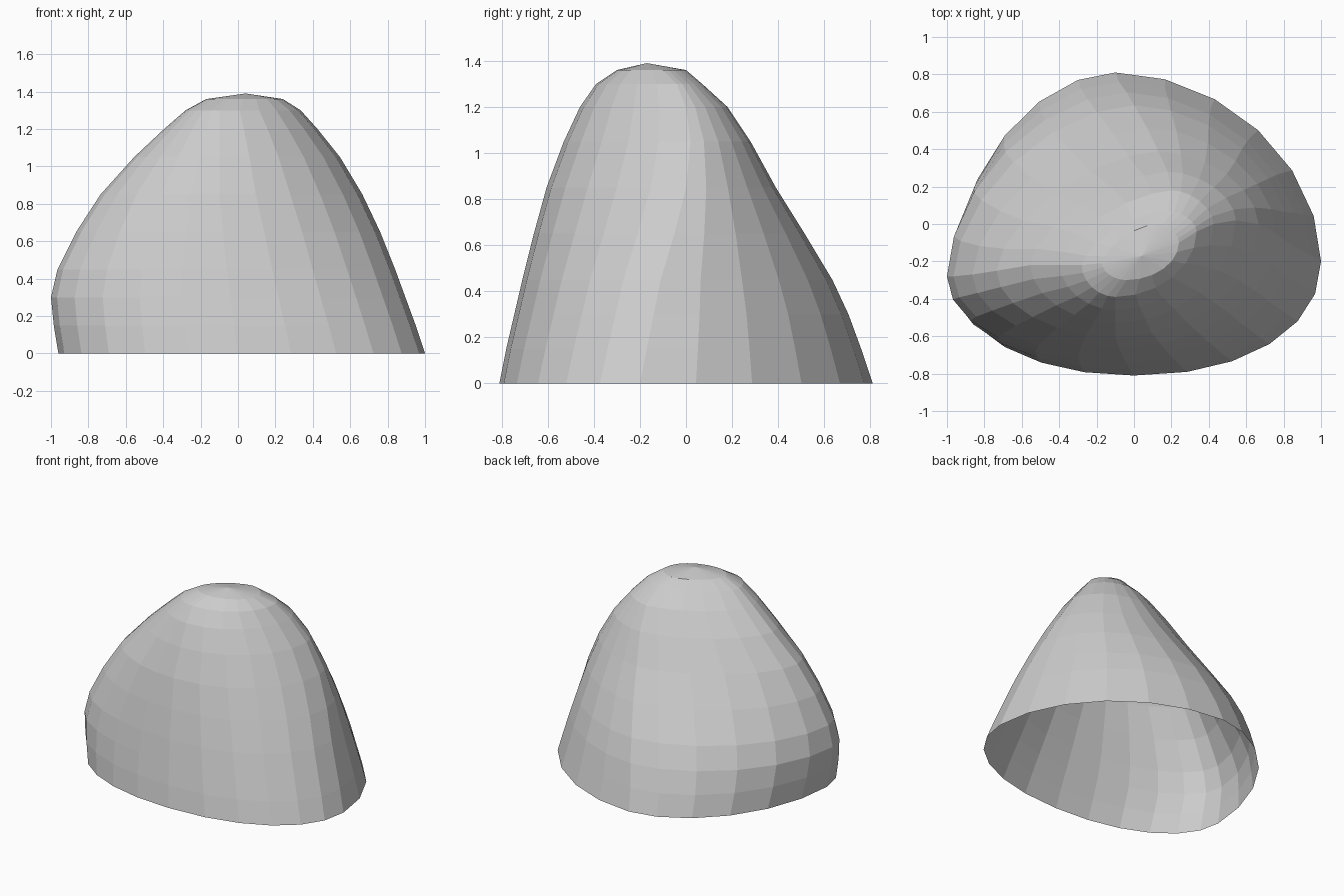
import bpy, bmesh
from math import sin, cos, pi, radians

if "Cube" in bpy.data.objects:
    bpy.data.objects.remove(bpy.data.objects["Cube"])

# Rounded-triangle sections: z, left(x,y), front(x,y), right(x,y), back(x,y)
SECTIONS = [
    (0.00, -0.96, -0.27, 0.00, -0.81, 1.00, -0.20, -0.10, 0.81),
    (0.15, -0.985, -0.28, -0.02, -0.78, 0.95, -0.17, -0.08, 0.76),
    (0.30, -1.00, -0.28, -0.04, -0.745, 0.895, -0.14, -0.04, 0.705),
    (0.45, -0.965, -0.28, -0.06, -0.71, 0.84, -0.11, 0.00, 0.635),
    (0.65, -0.865, -0.27, -0.08, -0.66, 0.76, -0.05, 0.07, 0.515),
    (0.85, -0.735, -0.25, -0.10, -0.605, 0.665, 0.00, 0.13, 0.39),
    (1.05, -0.555, -0.22, -0.10, -0.53, 0.545, 0.02, 0.18, 0.28),
    (1.20, -0.395, -0.22, -0.10, -0.46, 0.425, 0.00, 0.20, 0.18),
    (1.30, -0.28, -0.22, -0.10, -0.39, 0.335, -0.04, 0.18, 0.07),
    (1.36, -0.17, -0.21, -0.04, -0.30, 0.24, -0.10, 0.12, 0.00),
]
PER_QUARTER = 6


def section_points(lx, ly, fx, fy, rx, ry, bx, by, t):
    """Four superelliptic quarters through the extreme points; t = relative height."""
    quarters = [
        ((rx, ry), (bx, by), (bx, ry), True, 1.9 - 0.1 * t),
        ((bx, by), (lx, ly), (bx, ly), False, 1.85 - 0.3 * t),
        ((lx, ly), (fx, fy), (fx, ly), True, 2.1 - 0.2 * t),
        ((fx, fy), (rx, ry), (fx, ry), False, 2.15 - 0.2 * t),
    ]
    pts = []
    for a, b, c, starts_on_x, n in quarters:
        for i in range(PER_QUARTER):
            ang = i / PER_QUARTER * pi / 2
            u, v = max(cos(ang), 0) ** (2 / n), sin(ang) ** (2 / n)
            if not starts_on_x:
                u, v = v, u
            ex, ey = (a, b) if starts_on_x else (b, a)
            pts.append((c[0] + (ex[0] - c[0]) * u, c[1] + (ey[1] - c[1]) * v))
    return pts


# Faceted open-bottomed boulder shell
bm = bmesh.new()
rings = []
for z, *ext in SECTIONS:
    rings.append([bm.verts.new((x, y, z))
                  for x, y in section_points(*ext, min(z, 1.0))])
for low, high in zip(rings, rings[1:]):
    n = len(low)
    for i in range(n):
        j = (i + 1) % n
        bm.faces.new((low[i], low[j], high[j], high[i]))

# Shallow crown
peak = bm.verts.new((0.04, -0.17, 1.39))
top = rings[-1]
for i, v in enumerate(top):
    bm.faces.new((v, top[(i + 1) % len(top)], peak))

# Merge nearly flat neighbours into broad irregular facets
bmesh.ops.dissolve_limit(bm, angle_limit=radians(5), use_dissolve_boundaries=False,
                         verts=bm.verts[:], edges=bm.edges[:])
bmesh.ops.recalc_face_normals(bm, faces=bm.faces[:])
mesh = bpy.data.meshes.new("boulder")
bm.to_mesh(mesh)
bm.free()
boulder = bpy.data.objects.new("boulder", mesh)
bpy.context.collection.objects.link(boulder)
